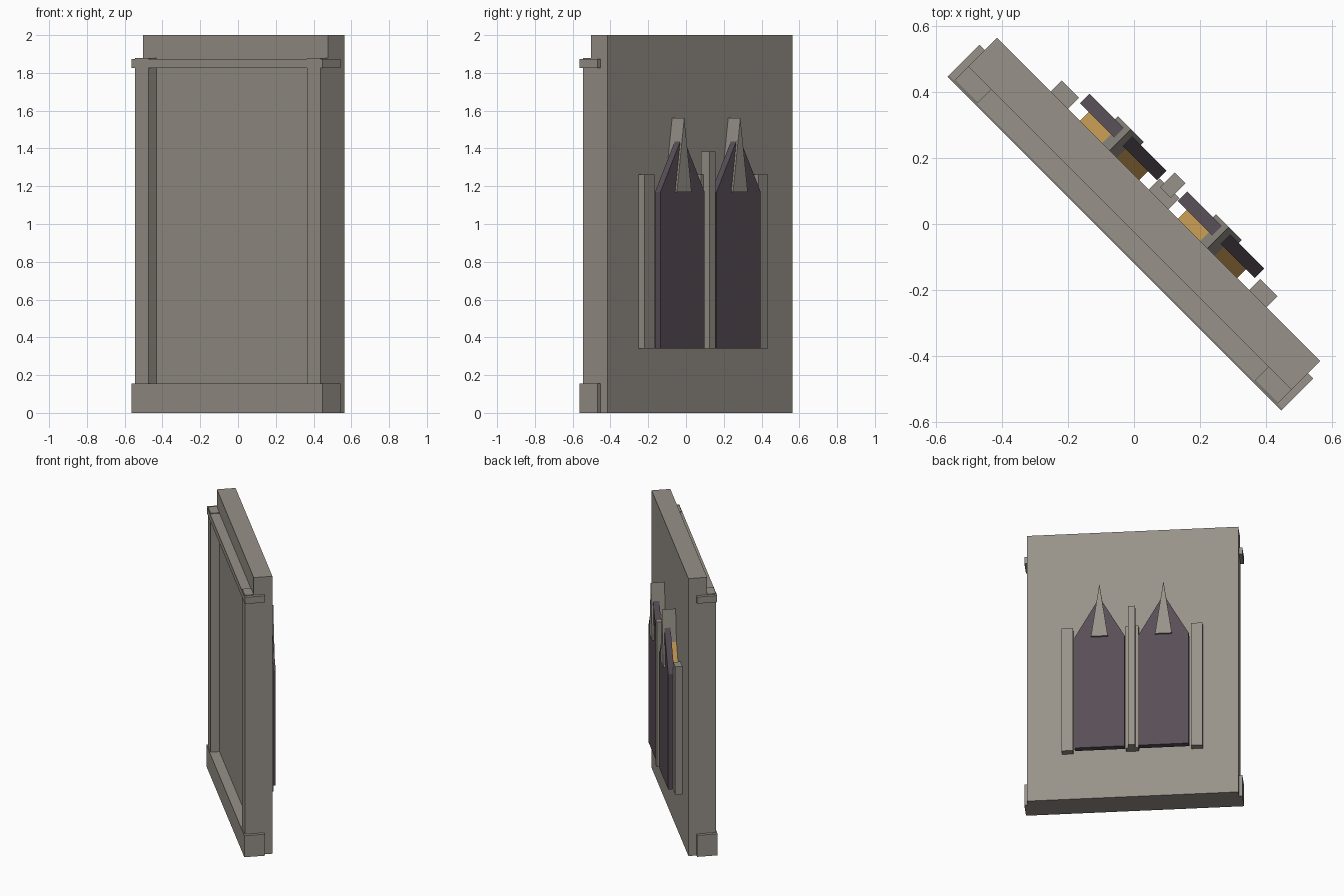
import bpy, bmesh, math
from mathutils import Matrix

if "Cube" in bpy.data.objects:
    bpy.data.objects.remove(bpy.data.objects["Cube"])

# The wall runs along u, its window side faces +v; the whole thing is turned 45 degrees
TURN = Matrix.Rotation(-math.pi / 4, 4, 'Z')


def material(name, rgb):
    m = bpy.data.materials.new(name)
    m.diffuse_color = (*rgb, 1)
    m.use_nodes = True
    m.node_tree.nodes["Principled BSDF"].inputs["Base Color"].default_value = m.diffuse_color
    return m


stone = material("warm grey stone", (0.31, 0.285, 0.25))
purple = material("dark purple", (0.097, 0.075, 0.093))
gold = material("gold", (0.58, 0.33, 0.09))


def prism(name, profile, v0, v1, mat):
    """Extrude a (u, z) outline from depth v0 to v1."""
    bm = bmesh.new()
    face = bm.faces.new([bm.verts.new((u, v0, z)) for u, z in profile])
    new = bmesh.ops.extrude_face_region(bm, geom=[face])["geom"]
    bmesh.ops.translate(bm, vec=(0, v1 - v0, 0),
                        verts=[g for g in new if isinstance(g, bmesh.types.BMVert)])
    bmesh.ops.recalc_face_normals(bm, faces=bm.faces)
    bm.transform(TURN)
    me = bpy.data.meshes.new(name)
    bm.to_mesh(me)
    bm.free()
    me.materials.append(mat)
    ob = bpy.data.objects.new(name, me)
    bpy.context.collection.objects.link(ob)
    return ob


def box(name, u0, u1, v0, v1, z0, z1, mat=stone):
    return prism(name, [(u0, z0), (u1, z0), (u1, z1), (u0, z1)], v0, v1, mat)


def lancet(name, c, half, z0, z1, peak, v0, v1, mat):
    return prism(name, [(c - half, z0), (c + half, z0), (c + half, z1),
                        (c, peak), (c - half, z1)], v0, v1, mat)


# Wall slab, plinth and upper trim
box("wall", -0.693, 0.693, -0.018, 0.106, 0, 2)
box("plinth", -0.715, 0.715, -0.084, 0.053, 0, 0.155)
box("upper_trim", -0.715, 0.715, -0.081, 0.053, 1.825, 1.873)

for s, side in ((-1, "left"), (1, "right")):
    # Pilasters framing the recessed face
    a, b = sorted((s * 0.594, s * 0.693))
    box("pilaster_" + side, a, b, -0.077, -0.018, 0.155, 1.878)
    # Outer window jambs
    a, b = sorted((s * 0.388, s * 0.462))
    box("window_jamb_" + side, a, b, 0.106, 0.153, 0.34, 1.262)
    # Pointed window: gold backing, purple pane, stone spike
    c = s * 0.21
    lancet("window_backing_" + side, c, 0.127, 0.38, 1.15, 1.40, 0.106, 0.143, gold)
    lancet("window_pane_" + side, c, 0.165, 0.34, 1.17, 1.468, 0.143, 0.184, purple)
    prism("window_spike_" + side, [(c - 0.055, 1.17), (c + 0.055, 1.17), (c, 1.562)],
          0.106, 0.197, stone)

# Central post between the windows
box("center_jamb", -0.042, 0.042, 0.106, 0.153, 0.34, 1.262)
box("center_post", -0.023, 0.023, 0.134, 0.198, 0.34, 1.385)
